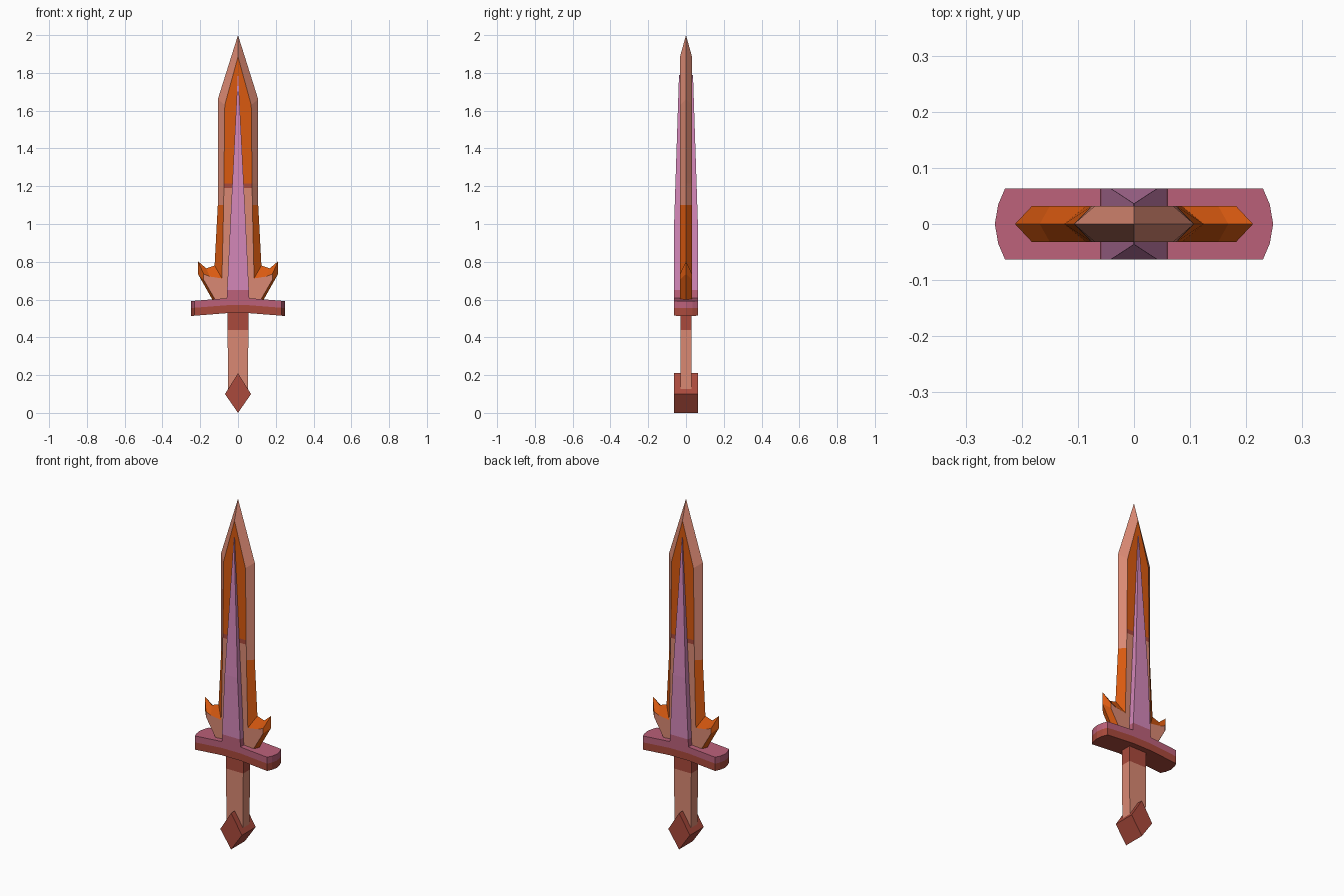
import bpy, bmesh
from mathutils import Vector

if "Cube" in bpy.data.objects:
    bpy.data.objects.remove(bpy.data.objects["Cube"])


def srgb(r, g, b):
    def lin(c):
        c /= 255
        return c / 12.92 if c <= 0.04045 else ((c + 0.055) / 1.055) ** 2.4
    return (lin(r), lin(g), lin(b), 1)


MATS = []
for name, rgb in [("salmon", (218, 137, 115)), ("orange", (218, 90, 16)),
                  ("mauve", (212, 135, 185)), ("rose", (188, 97, 122)),
                  ("brick_red", (170, 74, 60))]:
    m = bpy.data.materials.new(name)
    m.diffuse_color = srgb(*rgb)
    m.use_nodes = True
    m.node_tree.nodes["Principled BSDF"].inputs["Base Color"].default_value = m.diffuse_color
    MATS.append(m)
SALMON, ORANGE, MAUVE, ROSE, RED = range(5)


def finish(name, bm, rule, cuts=()):
    """Cut at given heights, colour faces by rule and make the object."""
    for z in cuts:
        bmesh.ops.bisect_plane(bm, geom=bm.verts[:] + bm.edges[:] + bm.faces[:],
                               plane_co=(0, 0, z), plane_no=(0, 0, 1))
    bmesh.ops.remove_doubles(bm, verts=bm.verts, dist=1e-5)
    bmesh.ops.recalc_face_normals(bm, faces=bm.faces)
    for f in bm.faces:
        f.material_index = rule(f.calc_center_bounds(), f.normal)
    me = bpy.data.meshes.new(name)
    bm.to_mesh(me)
    bm.free()
    for m in MATS:
        me.materials.append(m)
    ob = bpy.data.objects.new(name, me)
    bpy.context.collection.objects.link(ob)
    return ob


def loft(rings):
    """Skin a list of closed rings and cap both ends."""
    bm = bmesh.new()
    vs = [[bm.verts.new(p) for p in ring] for ring in rings]
    n = len(vs[0])
    for a, b in zip(vs, vs[1:]):
        for i in range(n):
            j = (i + 1) % n
            bm.faces.new((a[i], a[j], b[j], b[i]))
    bm.faces.new(vs[0])
    bm.faces.new(vs[-1])
    return bm


def box_ring(z, x, y):
    return [(-x, -y, z), (x, -y, z), (x, y, z), (-x, y, z)]


# Blade with winged base: bevel between the edge outline and the flat face
edge = [(.12, .57), (.14, .607), (.212, .735), (.212, .803), (.168, .765),
        (.124, .78), (.107, 1.1), (.107, 1.66), (0, 2.0)]
flat = [(.105, .57), (.125, .607), (.182, .705), (.182, .735), (.15, .722),
        (.085, .712), (.076, 1.1), (.07, 1.63), (0, 1.885)]
bm = bmesh.new()
for sx in (-1, 1):
    for sy in (-1, 1):
        e = [bm.verts.new((sx * x, 0, z)) for x, z in edge]
        f = [bm.verts.new((sx * x, sy * .032, z)) for x, z in flat]
        for i in range(len(e) - 1):
            bm.faces.new((e[i], e[i + 1], f[i + 1], f[i]))
        foot = bm.verts.new((0, sy * .032, .57))
        bm.faces.new([foot] + f)
        bm.faces.new((bm.verts.new((0, 0, .57)), e[0], f[0], foot))


def blade_rule(c, n):
    if abs(n.y) > .99:
        return ORANGE if c.z > 1.215 else RED if c.z > 1.19 else SALMON
    return SALMON if c.z > 1.1 else ORANGE


finish("blade", bm, blade_rule, (1.1, 1.19, 1.215))

# Raised central ridge, on both faces of the blade
ridge = [(.57, .0615, .063), (1.0, .041, .063), (1.79, .001, .037)]
finish("blade_ridge", loft([box_ring(*r) for r in ridge]),
       lambda c, n: MAUVE if c.z > .65 else ROSE, (.65,))

# Cross guard: rounded ends, drooping slightly, two colour bands
half = [(.06, -.063), (.15, -.063), (.23, -.063), (.242, -.035), (.248, 0),
        (.242, .035), (.23, .063), (.15, .063), (.06, .063)]
outline = half + [(-x, y) for x, y in reversed(half)]


def droop(x):
    return -.015 * max(0, abs(x) - .06) / .19


rings = [[(x, y, z + droop(x)) for x, y in outline] for z in (.528, .57, .607)]
bm = loft(rings)
caps = [f for f in bm.faces if len(f.verts) > 4]
bmesh.ops.triangulate(bm, faces=caps)
finish("cross_guard", bm,
       lambda c, n: RED if c.z < .555 and n.z < .5 else ROSE)

# Grip with a dark collar under the guard
finish("grip", loft([box_ring(.12, .053, .03), box_ring(.27, .054, .03),
                     box_ring(.55, .055, .03)]),
       lambda c, n: RED if c.z > .44 else SALMON, (.44,))

# Diamond pommel
diamond = [(0, 0), (.069, .1), (0, .21), (-.069, .1)]
finish("pommel", loft([[(x, y, z) for x, z in diamond] for y in (-.063, .063)]),
       lambda c, n: RED)
